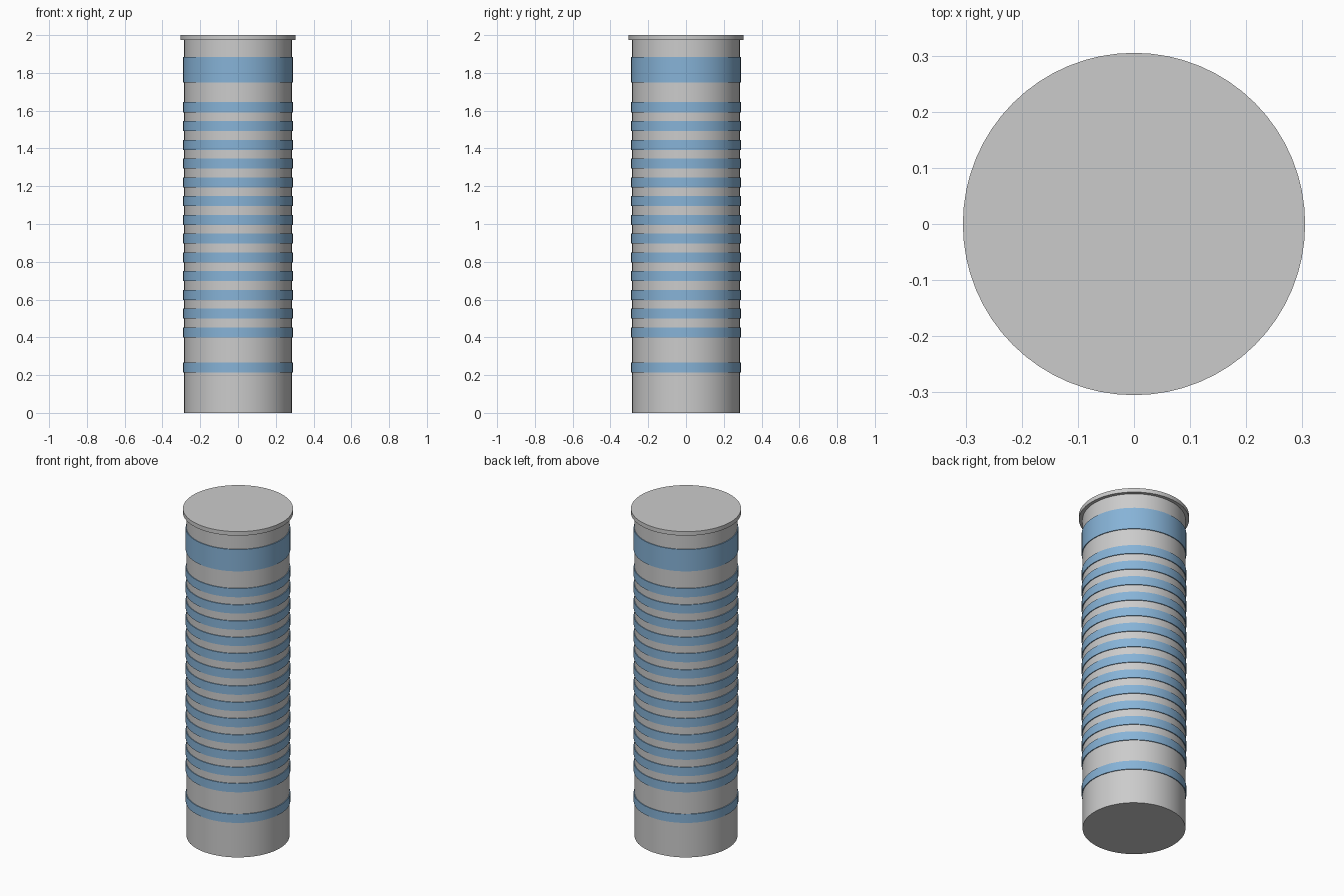
import bpy, bmesh
from math import radians, cos, sin, tau

if "Cube" in bpy.data.objects:
    bpy.data.objects.remove(bpy.data.objects["Cube"])

SEG = 64
blue = bpy.data.materials.new("band_blue")
blue.diffuse_color = (0.24, 0.45, 0.68, 1)
blue.use_nodes = True
blue.node_tree.nodes["Principled BSDF"].inputs["Base Color"].default_value = blue.diffuse_color


def finish(obj):
    bpy.ops.object.select_all(action='DESELECT')
    obj.select_set(True)
    bpy.context.view_layer.objects.active = obj
    bpy.ops.object.shade_smooth_by_angle(angle=radians(30))


def disc(name, radius, z0, z1):
    bpy.ops.mesh.primitive_cylinder_add(vertices=SEG, radius=radius, depth=z1 - z0,
                                        location=(0, 0, (z0 + z1) / 2))
    obj = bpy.context.object
    obj.name = name
    finish(obj)


def ring(name, r_in, r_out, z0, z1):
    # rectangular section swept around the z axis
    bm = bmesh.new()
    loops = []
    for i in range(SEG):
        a = tau * i / SEG
        loops.append([bm.verts.new((r * sin(a), r * cos(a), z)) for r, z in
                      ((r_in, z0), (r_out, z0), (r_out, z1), (r_in, z1))])
    for i in range(SEG):
        p, q = loops[i], loops[(i + 1) % SEG]
        for k in range(4):
            n = (k + 1) % 4
            bm.faces.new((p[k], p[n], q[n], q[k]))
    bmesh.ops.recalc_face_normals(bm, faces=bm.faces)
    mesh = bpy.data.meshes.new(name)
    bm.to_mesh(mesh)
    bm.free()
    mesh.materials.append(blue)
    obj = bpy.data.objects.new(name, mesh)
    bpy.context.collection.objects.link(obj)
    finish(obj)


# Main column and overhanging lid
disc("body", 0.285, 0, 1.975)
disc("lid", 0.305, 1.975, 2.0)

# Wide upper band, evenly spaced middle bands, single lower band
ring("upper_band", 0.275, 0.29, 1.75, 1.883)
for i in range(13):
    z = 0.40 + i * 0.0993
    ring(f"middle_band_{i + 1}", 0.275, 0.29, z, z + 0.053)
ring("lower_band", 0.275, 0.29, 0.213, 0.266)
